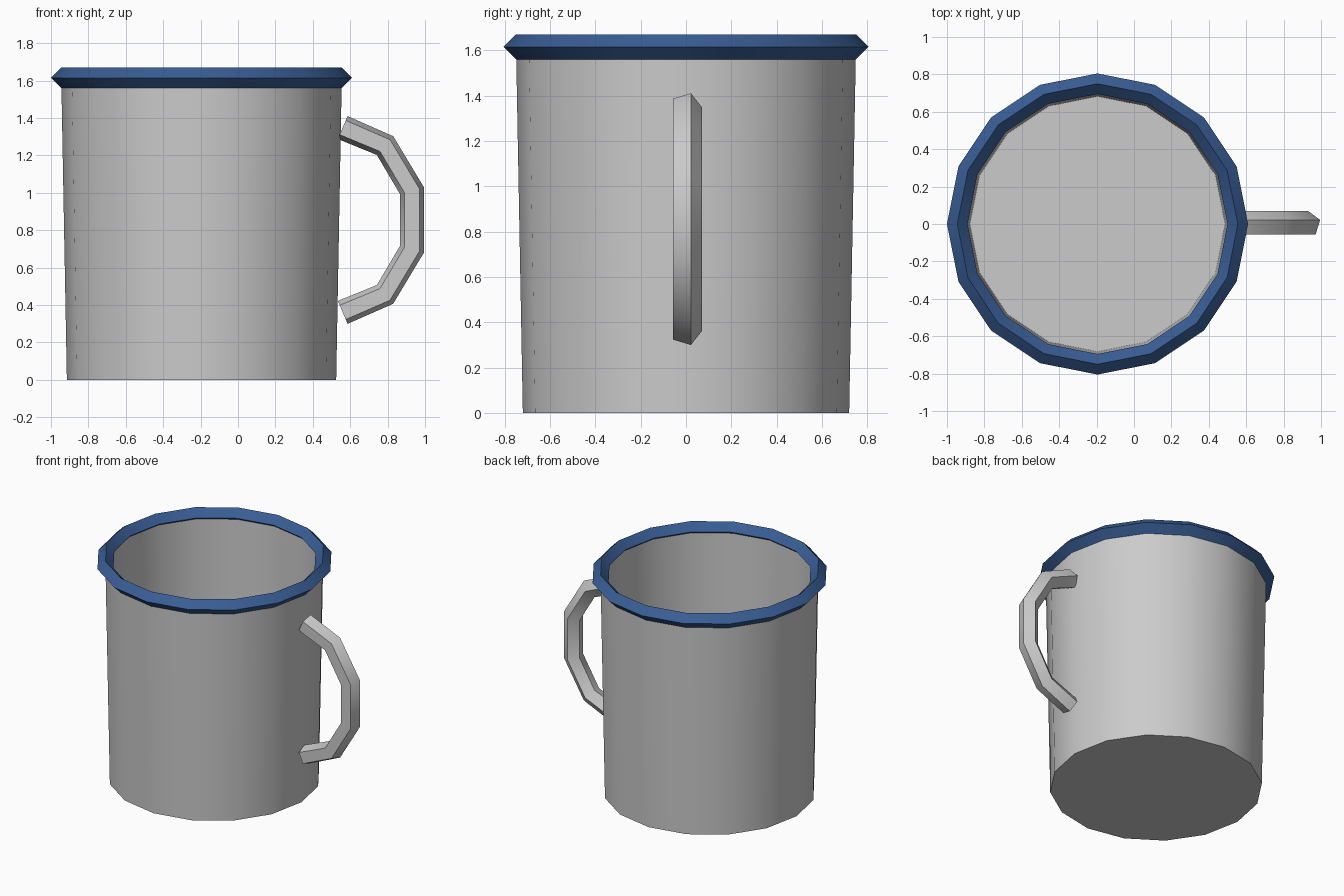
import bpy, bmesh, math
from mathutils import Vector

if "Cube" in bpy.data.objects:
    bpy.data.objects.remove(bpy.data.objects["Cube"])

CX = -0.195   # mug axis
SIDES = 16


def mesh_object(name, rings, closed=False, caps=(True, True)):
    """Skin a list of vertex rings into a tube; closed joins last ring to first."""
    bm = bmesh.new()
    loops = [[bm.verts.new(p) for p in ring] for ring in rings]
    pairs = list(zip(loops, loops[1:]))
    if closed:
        pairs.append((loops[-1], loops[0]))
    for a, b in pairs:
        n = len(a)
        for i in range(n):
            j = (i + 1) % n
            bm.faces.new((a[i], a[j], b[j], b[i]))
    if not closed:
        if caps[0]:
            bm.faces.new(loops[0])
        if caps[1]:
            bm.faces.new(loops[-1])
    bmesh.ops.recalc_face_normals(bm, faces=bm.faces)
    me = bpy.data.meshes.new(name)
    bm.to_mesh(me)
    bm.free()
    ob = bpy.data.objects.new(name, me)
    bpy.context.collection.objects.link(ob)
    bpy.ops.object.select_all(action='DESELECT')
    ob.select_set(True)
    bpy.context.view_layer.objects.active = ob
    bpy.ops.object.shade_smooth_by_angle(angle=math.radians(40))
    return ob


def circle(r, z):
    return [(CX + r * math.cos(2 * math.pi * i / SIDES),
             r * math.sin(2 * math.pi * i / SIDES), z) for i in range(SIDES)]


# Hollow tapered cup: outside wall, lip, inside wall, floor
cup_profile = [(0.72, 0), (0.75, 1.615), (0.71, 1.615), (0.682, 0.04)]
mesh_object("cup_body", [circle(r, z) for r, z in cup_profile])

# Diamond-section rim band
rim_profile = [(0.805, 1.615), (0.75, 1.67), (0.695, 1.615), (0.75, 1.56)]
rim = mesh_object("rim", [circle(r, z) for r, z in rim_profile], closed=True)
blue = bpy.data.materials.new("blue_enamel")
blue.diffuse_color = (0.04, 0.11, 0.30, 1)
blue.use_nodes = True
blue.node_tree.nodes["Principled BSDF"].inputs["Base Color"].default_value = blue.diffuse_color
rim.data.materials.append(blue)

# Handle: pentagonal section swept along a half loop
upper = [(0.56, 1.349), (0.786, 1.253), (0.931, 1.01)]
path = [Vector((x, 0, z)) for x, z in upper]
path += [Vector((p.x, 0, 2 * 0.855 - p.z)) for p in reversed(path)]
Y = Vector((0, 1, 0))
rings = []
for i, p in enumerate(path):
    t = Vector((0, 0, 0))
    if i > 0:
        t += (p - path[i - 1]).normalized()
    if i < len(path) - 1:
        t += (path[i + 1] - p).normalized()
    t.normalize()
    out = Vector((-t.z, 0, t.x))   # points away from the loop centre
    ring = []
    for k in range(5):
        a = math.radians(18 + 72 * k)
        ring.append(p + 0.07 * (out * math.cos(a) + Y * math.sin(a)))
    rings.append(ring)
mesh_object("handle", rings)
